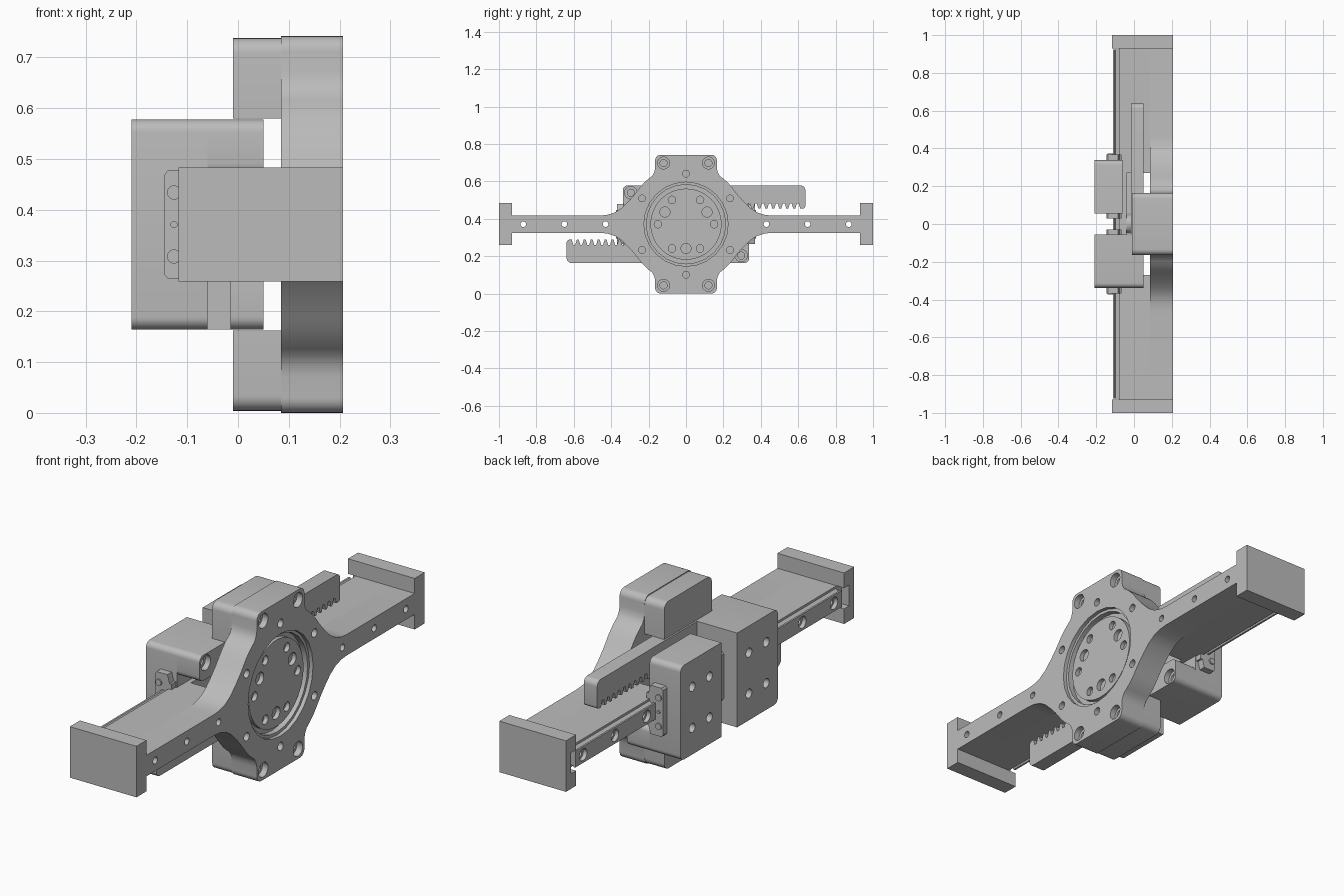
import bpy, math
from mathutils import Vector

if "Cube" in bpy.data.objects:
    bpy.data.objects.remove(bpy.data.objects["Cube"])

MID = 0.371  # height of the central axis
FRONT = 0.207  # outer face of the plate

grey = bpy.data.materials.new("plain grey")
grey.use_nodes = True
grey.diffuse_color = (0.5, 0.5, 0.5, 1)
grey.node_tree.nodes["Principled BSDF"].inputs["Base Color"].default_value = (0.5, 0.5, 0.5, 1)


def mesh_object(name, verts, faces):
    mesh = bpy.data.meshes.new(name)
    mesh.from_pydata(verts, [], faces)
    mesh.materials.append(grey)
    obj = bpy.data.objects.new(name, mesh)
    bpy.context.collection.objects.link(obj)
    # make every face point outward
    bpy.context.view_layer.objects.active = obj
    obj.select_set(True)
    bpy.ops.object.mode_set(mode='EDIT')
    bpy.ops.mesh.select_all(action='SELECT')
    bpy.ops.mesh.normals_make_consistent(inside=False)
    bpy.ops.object.mode_set(mode='OBJECT')
    obj.select_set(False)
    return obj


def prisms(name, outlines, a, b, axis="x"):
    """Extrude closed outlines between a and b along the axis."""
    verts, faces = [], []
    for pts in outlines:
        n, k = len(pts), len(verts)
        for t in (a, b):
            verts += [(t, u, v + MID) if axis == "x" else (u, t, v + MID) for u, v in pts]
        faces += [list(range(k, k + n)), list(range(k + n, k + 2 * n))]
        faces += [(k + i, k + (i + 1) % n, k + n + (i + 1) % n, k + n + i) for i in range(n)]
    return mesh_object(name, verts, faces)


def circle(u, v, r, n=32):
    return [(u + r * math.cos(math.tau * i / n), v + r * math.sin(math.tau * i / n)) for i in range(n)]


def rect(u0, u1, v0, v1):
    return [(u0, v0), (u1, v0), (u1, v1), (u0, v1)]


def corner(before, point, after, r, n=6):
    """Arc that rounds one right-angled corner."""
    p = Vector(point)
    d1, d2 = (Vector(before) - p).normalized(), (Vector(after) - p).normalized()
    c = p + (d1 + d2) * r
    arc = [c - r * (d2 * math.cos(t) + d1 * math.sin(t))
           for t in (math.pi / 2 * i / n for i in range(n + 1))]
    return [tuple(q) for q in arc]


def rounded(pts, r, which):
    out = []
    for i, p in enumerate(pts):
        out += corner(pts[i - 1], p, pts[(i + 1) % len(pts)], r) if i in which else [p]
    return out


def turn(pts, s):
    return [(s * u, s * v) for u, v in pts]


def drill(obj, centres, r, a, b):
    """Cut round holes along x."""
    cutter = prisms("cutter", [circle(u, v, r, 24) for u, v in centres], a, b)
    cutter.hide_render = True
    mod = obj.modifiers.new("holes", 'BOOLEAN')
    mod.operation, mod.solver, mod.object = 'DIFFERENCE', 'EXACT', cutter
    graph = bpy.context.evaluated_depsgraph_get()
    mesh = bpy.data.meshes.new_from_object(obj.evaluated_get(graph))
    obj.modifiers.clear()
    obj.data = mesh
    bpy.data.objects.remove(cutter)


def polar(r, degrees):
    a = math.radians(degrees)
    return (r * math.cos(a), r * math.sin(a))


# Face plate: one quarter of the outline, mirrored four ways
quarter = [(0.965, 0.046), (0.46, 0.046), (0.42, 0.05), (0.38, 0.063), (0.345, 0.086), (0.31, 0.12), (0.28, 0.153)]
quarter += [polar(0.315, a) for a in range(35, 56, 4)]
quarter += [(0.17, 0.278), (0.165, 0.30)]
quarter += corner((0.165, 0.30), (0.165, MID), (0, MID), 0.03)
outline = quarter + [(-u, v) for u, v in reversed(quarter)]
outline += [(-u, -v) for u, v in quarter] + [(u, -v) for u, v in reversed(quarter)]
plate = prisms("face_plate", [outline], 0.085, FRONT)
arm_holes = [(s * y, 0) for s in (-1, 1) for y in (0.43, 0.65, 0.87)]
drill(plate, [(0, 0)], 0.212, 0, 0.3)
drill(plate, [(0, 0)], 0.225, 0.19, 0.3)
drill(plate, arm_holes, 0.015, 0, 0.3)
ring_holes = [(0, 0.27), (0, -0.27)] + [(s * 0.235, t * 0.138) for s in (-1, 1) for t in (-1, 1)]
drill(plate, ring_holes, 0.018, 0.15, 0.3)
bolts = [(s * 0.12, t * 0.327) for s in (-1, 1) for t in (-1, 1)]
drill(plate, bolts, 0.032, 0.18, 0.3)
drill(plate, bolts, 0.019, 0.13, 0.3)

# Recessed output disc with its bolt circle
prisms("disc_seat", [circle(0, 0, 0.213, 64)], 0.087, 0.165)
disc = prisms("output_disc", [circle(0, 0, 0.19, 64)], 0.1, 0.185)
drill(disc, [polar(0.15, a) for a in (0, 60, 120, 180, 240, 300)], 0.02, 0.166, 0.3)
drill(disc, [polar(0.13, a) for a in (30, 150, 270)], 0.027, 0.166, 0.3)

# Blocks behind the plate, at the top and bottom
for s, side in ((1, "top"), (-1, "bottom")):
    shape = rounded(rect(-0.165, 0.165, 0.209, 0.367), 0.03, (2, 3))
    prisms(side + "_block", [turn(shape, s)], -0.01, 0.085)

# Arms, the web that joins them, and the end caps
for s, side in ((1, "back"), (-1, "front")):
    arm = prisms(side + "_arm", [turn(rect(0.27, 0.965, -0.046, 0.046), s)], -0.08, 0.085)
    drill(arm, [h for h in arm_holes if h[0] * s > 0], 0.015, -0.2, 0.2)
    cap = [(0.93, 0.112), (0.93, 0.046), (0.965, 0.046), (0.965, -0.046),
           (0.93, -0.046), (0.93, -0.112), (1, -0.112), (1, 0.112)]
    prisms(side + "_end_cap", [turn(cap, s)], -0.117, FRONT)
prisms("arm_web", [rect(-0.27, 0.27, -0.046, 0.046)], -0.08, -0.04)

# Guide rail with waisted sides
half = [(-0.08, 0.036), (-0.09, 0.03), (-0.098, 0.03), (-0.102, 0.036), (-0.11, 0.036)]
rail = prisms("guide_rail", [half + [(x, -z) for x, z in reversed(half)]], -0.925, 0.925, "y")
drill(rail, arm_holes, 0.026, -0.2, -0.092)
drill(rail, arm_holes, 0.015, -0.2, 0)

# Pinion between the two racks
TEETH, PITCH = 16, 0.0373
gear = []
for i in range(TEETH):
    gear += [polar(r, (i + f) * 360 / TEETH) for r, f in
             ((0.082, -0.36), (0.106, -0.14), (0.106, 0.14), (0.082, 0.36))]
prisms("pinion", [gear], -0.015, 0.05)
prisms("pinion_shaft", [circle(0, 0, 0.05)], -0.04, 0.09)

# Two opposed jaws, each the other turned half round the central axis
for s, side in ((1, "upper"), (-1, "lower")):
    body_shape = rounded(rect(-0.338, -0.055, -0.207, 0.207), 0.025, (0, 3))
    body = prisms(side + "_jaw", [turn(body_shape, s)], -0.21, -0.06)
    holes = [(s * (-0.197 + dy), dz) for dy in (-0.06, 0.06) for dz in (-0.09, 0.09)]
    drill(body, holes, 0.02, -0.3, -0.17)

    nose_shape = rounded(rect(-0.338, -0.055, 0.095, 0.207), 0.025, (0, 3))
    nose = prisms(side + "_jaw_nose", [turn(nose_shape, s)], -0.06, 0.05)
    screws = [(s * -0.295, s * 0.168), (s * -0.1, s * 0.168)]
    drill(nose, screws, 0.033, 0.025, 0.1)
    drill(nose, screws, 0.019, -0.03, 0.1)

    rack = [(-0.055, 0.207)] + corner((0, 0.207), (0.638, 0.207), (0.638, 0), 0.025)
    rack += corner((0.638, 0.2), (0.638, 0.083), (0, 0.083), 0.015)
    for i in range(16, -1, -1):
        y = (i + 0.5) * PITCH - 0.018
        rack += [(y + d * PITCH, z) for d, z in
                 ((0.36, 0.083), (0.14, 0.11), (-0.14, 0.11), (-0.36, 0.083))]
    rack.append((-0.055, 0.083))
    prisms(side + "_rack", [turn(rack, s)], -0.015, 0.05)

    # Rail carriage with chamfered corners, end screws and grease port
    h = [(-0.065, 0.07), (-0.075, 0.07), (-0.085, 0.107), (-0.138, 0.107), (-0.145, 0.098)]
    carriage = h + [(x, -z) for x, z in reversed(h)]
    prisms(side + "_carriage", [carriage], -s * 0.368, -s * 0.03, "y")
    studs = [circle(-0.126, z, 0.014, 20) for z in (-0.063, 0.063)] + [circle(-0.126, 0, 0.007, 16)]
    prisms(side + "_carriage_screws", studs, -s * 0.374, -s * 0.366, "y")

# Smooth the curved walls and keep the hard edges
bpy.ops.object.select_all(action='DESELECT')
for obj in bpy.context.collection.objects:
    if obj.type == 'MESH' and grey.name in obj.data.materials:
        obj.select_set(True)
        bpy.context.view_layer.objects.active = obj
bpy.ops.object.shade_smooth_by_angle(angle=math.radians(25))
